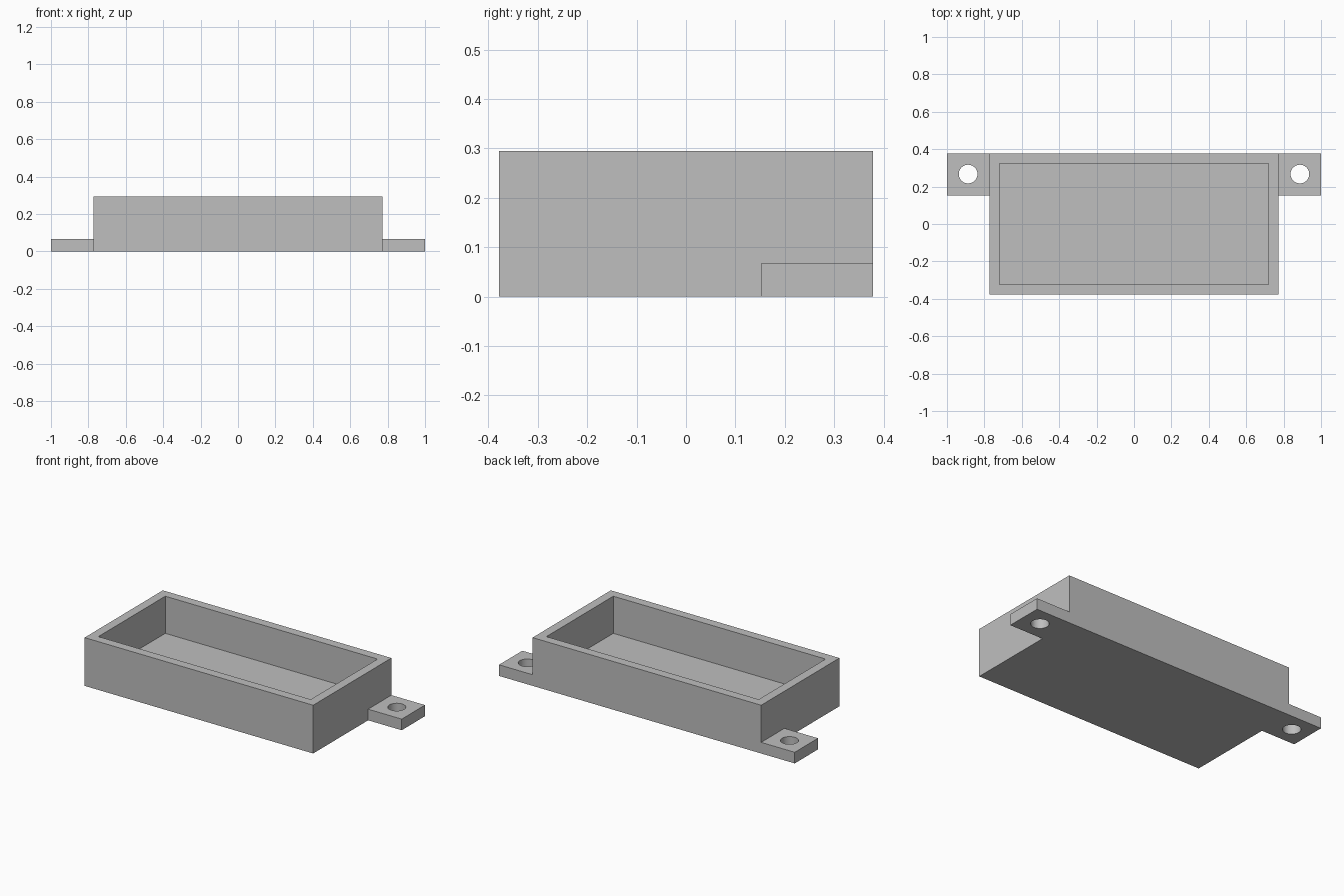
import bpy

# Remove the default cube
cube = bpy.data.objects.get("Cube")
if cube:
    bpy.data.objects.remove(cube, do_unlink=True)

# Overall dimensions
HALF_X, HALF_Y, HEIGHT = 0.773, 0.378, 0.295
WALL, FLOOR = 0.055, 0.068
TAB_FRONT, HOLE_X, HOLE_Y, HOLE_R = 0.153, 0.887, 0.267, 0.05

grey = bpy.data.materials.new("plain_grey")
grey.use_nodes = True
colour = (0.52, 0.52, 0.52, 1)
grey.diffuse_color = colour
grey.node_tree.nodes["Principled BSDF"].inputs["Base Color"].default_value = colour


def box(name, low, high):
    """Box between two opposite corners."""
    bpy.ops.mesh.primitive_cube_add(size=1)
    obj = bpy.context.object
    obj.name = name
    for v in obj.data.vertices:
        v.co = [h if c > 0 else l for c, l, h in zip(v.co, low, high)]
    obj.data.materials.append(grey)
    return obj


def combine(target, tool, operation):
    """Apply a boolean and discard the tool."""
    mod = target.modifiers.new(operation.lower(), 'BOOLEAN')
    mod.operation, mod.solver, mod.object = operation, 'EXACT', tool
    tool.hide_render = True
    bpy.context.view_layer.objects.active = target
    bpy.ops.object.modifier_apply(modifier=mod.name)
    bpy.data.objects.remove(tool, do_unlink=True)


# Solid tray block
tray = box("mounting_tray", (-HALF_X, -HALF_Y, 0), (HALF_X, HALF_Y, HEIGHT))

# Mounting tabs flush with the back and underside, each with a screw hole
for side in (-1, 1):
    x0, x1 = sorted((side * (HALF_X - WALL / 2), side))
    tab = box("mounting_tab", (x0, TAB_FRONT, 0), (x1, HALF_Y, FLOOR))
    combine(tray, tab, 'UNION')
    bpy.ops.mesh.primitive_cylinder_add(vertices=48, radius=HOLE_R, depth=FLOOR * 4,
                                        location=(side * HOLE_X, HOLE_Y, 0))
    hole = bpy.context.object
    hole.name = "screw_hole_cutter"
    hole.data.materials.append(grey)
    combine(tray, hole, 'DIFFERENCE')

# Open cavity
cavity = box("cavity_cutter", (WALL - HALF_X, WALL - HALF_Y, FLOOR),
             (HALF_X - WALL, HALF_Y - WALL, HEIGHT * 2))
combine(tray, cavity, 'DIFFERENCE')

# Smooth the hole walls and keep the edges sharp
bpy.ops.object.select_all(action='DESELECT')
tray.select_set(True)
bpy.context.view_layer.objects.active = tray
bpy.ops.object.shade_smooth_by_angle(angle=0.5)
